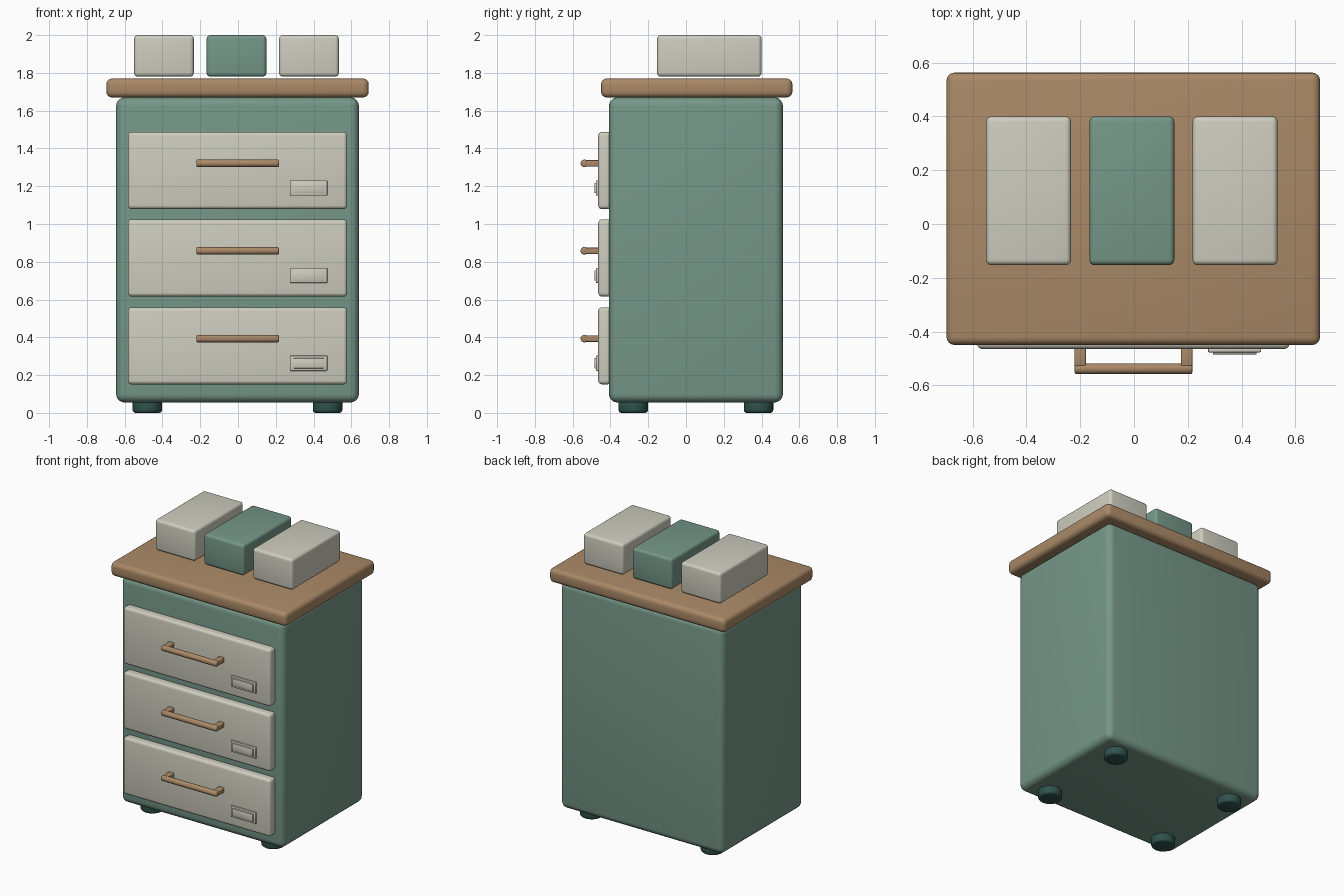
import bpy, math

if "Cube" in bpy.data.objects:
    bpy.data.objects.remove(bpy.data.objects["Cube"])


def material(name, rgb):
    m = bpy.data.materials.new(name)
    m.diffuse_color = (*rgb, 1)
    m.use_nodes = True
    m.node_tree.nodes["Principled BSDF"].inputs["Base Color"].default_value = m.diffuse_color
    return m


GREEN = material("sage_green", (0.18, 0.31, 0.245))
CREAM = material("warm_cream", (0.62, 0.61, 0.52))
WOOD = material("light_wood", (0.40, 0.25, 0.135))
DARK = material("dark_green", (0.028, 0.085, 0.072))


def finish(name, mat, bevel, segments):
    """Name and colour the active object, then round its edges."""
    ob = bpy.context.object
    ob.name = name
    ob.data.materials.append(mat)
    bpy.ops.object.transform_apply(location=False, rotation=True, scale=True)
    mod = ob.modifiers.new("Rounded", 'BEVEL')
    mod.width, mod.segments = bevel, segments
    mod.limit_method = 'ANGLE'
    mod.angle_limit = math.radians(40)
    bpy.ops.object.modifier_apply(modifier=mod.name)
    bpy.ops.object.shade_smooth_by_angle(angle=math.radians(35))
    return ob


def box(name, x, y, z, mat, bevel, segments=4):
    """Rounded box from (min, max) ranges."""
    bpy.ops.mesh.primitive_cube_add(
        size=1, location=[(a + b) / 2 for a, b in (x, y, z)])
    bpy.context.object.scale = [b - a for a, b in (x, y, z)]
    return finish(name, mat, bevel, segments)


def rod(name, loc, radius, length, mat, bevel, rot=(0, 0, 0), sides=32):
    bpy.ops.mesh.primitive_cylinder_add(
        vertices=sides, radius=radius, depth=length, location=loc, rotation=rot)
    return finish(name, mat, bevel, 3)


# Cabinet body and worktop
box("cabinet_body", (-0.645, 0.64), (-0.408, 0.513), (0.055, 1.67), GREEN, 0.045, 5)
box("worktop", (-0.697, 0.692), (-0.45, 0.563), (1.67, 1.77), WOOD, 0.03)

# Feet
for fx in (-0.48, 0.474):
    for fy in (-0.279, 0.384):
        rod("foot", (fx, fy, 0.035), 0.078, 0.07, DARK, 0.015)

# Drawers with handle and label holder
for z in (0.355, 0.82, 1.283):
    box("drawer_front", (-0.583, 0.578), (-0.465, -0.395),
        (z - 0.204, z + 0.204), CREAM, 0.02)
    hz = z + 0.038
    rod("handle_bar", (-0.002, -0.538, hz), 0.02, 0.438, WOOD, 0.008,
        (0, math.pi / 2, 0), 24)
    for px in (-0.2, 0.196):
        box("handle_post", (px - 0.021, px + 0.021), (-0.53, -0.455),
            (hz - 0.017, hz + 0.017), WOOD, 0.006, 3)
    lz = z - 0.092
    box("label_frame", (0.275, 0.473), (-0.477, -0.46),
        (lz - 0.04, lz + 0.04), CREAM, 0.004, 2)
    box("label_card", (0.293, 0.456), (-0.485, -0.474),
        (lz - 0.027, lz + 0.027), CREAM, 0.003, 2)

# Boxes standing on the worktop
for x0, mat in ((-0.55, CREAM), (-0.166, GREEN), (0.218, CREAM)):
    box("storage_box", (x0, x0 + 0.316), (-0.153, 0.4), (1.78, 2.0), mat, 0.02)
